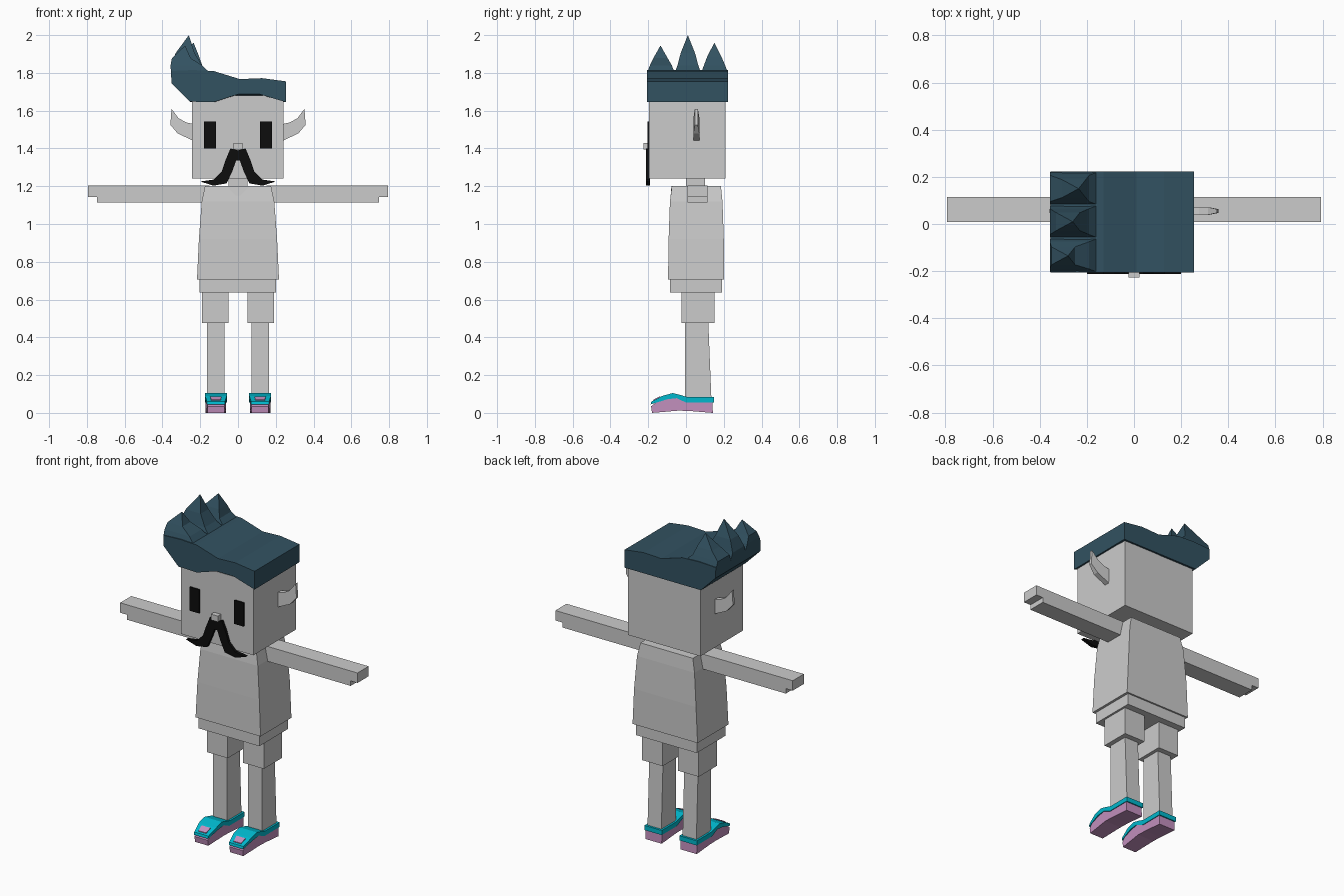
import bpy, bmesh

cube = bpy.data.objects.get("Cube")
if cube:
    bpy.data.objects.remove(cube, do_unlink=True)


def material(name, rgb):
    m = bpy.data.materials.new(name)
    m.use_nodes = True
    m.diffuse_color = (*rgb, 1)
    m.node_tree.nodes["Principled BSDF"].inputs["Base Color"].default_value = (*rgb, 1)
    return m


GREY = material("light grey", (0.6, 0.6, 0.6))
TEAL = material("dark teal", (0.032, 0.084, 0.12))
BLACK = material("black", (0.004, 0.004, 0.004))
AQUA = material("turquoise", (0.0, 0.48, 0.61))
PINK = material("pink", (0.55, 0.28, 0.52))


def loft(name, rings, mat):
    """Join matching rings of points and cap both ends."""
    bm = bmesh.new()
    rows = [[bm.verts.new(p) for p in ring] for ring in rings]
    n = len(rows[0])
    for a, b in zip(rows, rows[1:]):
        for i in range(n):
            j = (i + 1) % n
            bm.faces.new((a[i], a[j], b[j], b[i]))
    bm.faces.new(rows[0])
    bm.faces.new(rows[-1])
    bmesh.ops.remove_doubles(bm, verts=bm.verts, dist=0.0001)
    bmesh.ops.recalc_face_normals(bm, faces=bm.faces)
    mesh = bpy.data.meshes.new(name)
    bm.to_mesh(mesh)
    bm.free()
    mesh.materials.append(mat)
    ob = bpy.data.objects.new(name, mesh)
    bpy.context.collection.objects.link(ob)
    return ob


def rect(x0, x1, y0, y1, z):
    return [(x0, y0, z), (x1, y0, z), (x1, y1, z), (x0, y1, z)]


def box(name, x0, x1, y0, y1, z0, z1, mat):
    return loft(name, [rect(x0, x1, y0, y1, z) for z in (z0, z1)], mat)


def front_prism(name, pts, y0, y1, mat):
    return loft(name, [[(x, y, z) for x, z in pts] for y in (y0, y1)], mat)


# Head, neck and nose
box("head", -0.243, 0.24, -0.196, 0.21, 1.24, 1.68, GREY)
box("neck", -0.05, 0.05, 0.0, 0.1, 1.15, 1.25, GREY)
box("nose", -0.023, 0.023, -0.226, -0.19, 1.395, 1.43, GREY)

# Moustache, one outline mirrored about the middle
half = [(0.04, 1.4), (0.065, 1.34), (0.085, 1.28), (0.13, 1.235), (0.2, 1.225),
        (0.13, 1.203), (0.06, 1.215), (0.03, 1.28), (0.01, 1.335)]
outline = [(0, 1.39)] + half + [(-x, z) for x, z in reversed(half)]
front_prism("moustache", outline, -0.212, -0.19, BLACK)

# Hair: wavy fringe in front, level hem behind
top = [(0.255, 1.755), (0.127, 1.772), (0.01, 1.767), (-0.13, 1.81),
       (-0.24, 1.815), (-0.355, 1.81), (-0.352, 1.745)]
fringe = [(-0.255, 1.648), (-0.13, 1.645), (0, 1.687), (0.115, 1.687),
          (0.18, 1.667), (0.255, 1.645)]
loft("hair", [[(x, -0.206, z) for x, z in top + fringe],
              [(x, 0.222, z) for x, z in top] + [(x, 0.222, 1.647) for x, z in fringe]], TEAL)

# Hair spikes: base, bent middle and tip
for name, y0, y1, tip in (("front_spike", -0.206, -0.06, (-0.28, -0.135, 1.945)),
                          ("middle_spike", -0.06, 0.08, (-0.26, 0.01, 2.0)),
                          ("back_spike", 0.08, 0.222, (-0.235, 0.15, 1.96))):
    tx, ty, tz = tip
    mid = 1.81 + (tz - 1.81) * 0.5
    loft(name, [rect(-0.355, -0.15, y0, y1, 1.8),
                rect(-0.357, -0.19, y0 + 0.015, y1 - 0.015, 1.84),
                rect(tx - 0.07, tx + 0.03, ty - 0.038, ty + 0.038, mid),
                [tip] * 4], TEAL)

# Shirt, neckline and hem
shirt = [(0.217, -0.095, 0.2, 0.705), (0.207, -0.092, 0.2, 0.92),
         (0.192, -0.085, 0.193, 1.12), (0.175, -0.075, 0.185, 1.2)]
loft("shirt", [rect(-w, w, y0, y1, z) for w, y0, y1, z in shirt], GREY)
loft("neckline", [[(-0.06, y, 1.2), (0.06, y, 1.2), (0, y - 0.005, 1.14)]
                  for y in (-0.077, -0.07)], GREY)
box("shirt_hem", -0.205, 0.202, -0.085, 0.19, 0.638, 0.71, GREY)

# Shoe side outlines as (y, z)
sole = [(-0.18, 0.0), (-0.185, 0.035), (-0.13, 0.075), (-0.07, 0.088), (-0.03, 0.078),
        (0.0, 0.06), (0.14, 0.06), (0.142, 0.0), (0.02, 0.01), (-0.04, 0.012)]
upper = [(-0.187, 0.045), (-0.183, 0.06), (-0.125, 0.09), (-0.07, 0.105), (-0.03, 0.095),
         (0.01, 0.083), (0.147, 0.083), (0.147, 0.055), (0.0, 0.055), (-0.05, 0.078), (-0.1, 0.072)]
patch = [(-0.173, 0.061), (-0.138, 0.08), (-0.138, 0.088), (-0.173, 0.07)]
ear = [(0.23, 1.528), (0.275, 1.538), (0.315, 1.56), (0.352, 1.61),
       (0.358, 1.525), (0.32, 1.48), (0.23, 1.437)]


def side_prism(name, pts, centre, half_width, mat):
    """Extrude a side outline across x, narrowing at the toe."""
    rings = []
    for s in (-1, 1):
        rings.append([(centre + s * half_width * (0.82 if y < -0.15 else 1), y, z) for y, z in pts])
    return loft(name, rings, mat)


# Paired parts
for side, s in (("left", 1), ("right", -1)):
    box(side + "_eye", s * 0.117, s * 0.18, -0.204, -0.195, 1.4, 1.543, BLACK)

    # Ear blade thins towards its tip
    loft(side + "_ear", [[(s * x, 0.055 + d * (0.016 if x < 0.33 else 0.008), z) for x, z in ear]
                         for d in (-1, 1)], GREY)

    # Arm with stepped fingertips
    arm = [(0.15, 1.113), (0.747, 1.113), (0.747, 1.143), (0.793, 1.143), (0.793, 1.203), (0.15, 1.203)]
    front_prism(side + "_arm", [(s * x, z) for x, z in arm], 0.008, 0.114, GREY)

    # Leg and shorts
    box(side + "_shorts_leg", s * 0.051, s * 0.19, -0.025, 0.15, 0.475, 0.65, GREY)
    loft(side + "_leg", [rect(s * 0.071, s * 0.163, -0.005, 0.135, 0.06),
                         rect(s * 0.071, s * 0.163, -0.005, 0.118, 0.48)], GREY)

    # Shoe
    side_prism(side + "_shoe_sole", sole, s * 0.117, 0.054, PINK)
    side_prism(side + "_shoe_upper", upper, s * 0.117, 0.058, AQUA)
    side_prism(side + "_shoe_patch", patch, s * 0.117, 0.03, PINK)
